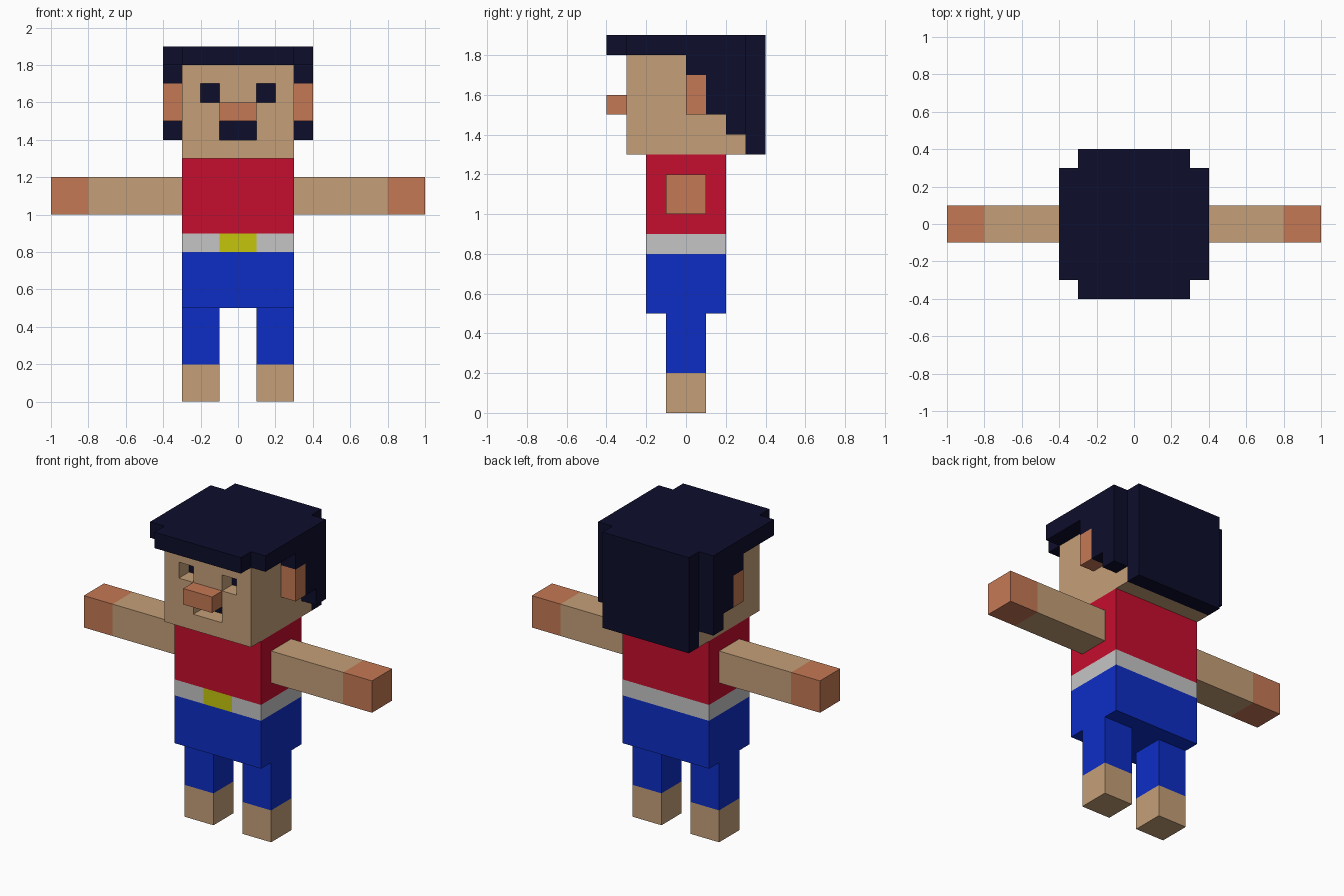
import bpy
import bmesh
from mathutils import Vector

cube = bpy.data.objects.get("Cube")
if cube:
    bpy.data.objects.remove(cube, do_unlink=True)


def linear(c):
    c /= 255
    return c / 12.92 if c <= 0.04045 else ((c + 0.055) / 1.055) ** 2.4


def material(name, *rgb):
    colour = (*[linear(c) for c in rgb], 1)
    mat = bpy.data.materials.new(name)
    mat.use_nodes = True
    mat.diffuse_color = colour
    mat.node_tree.nodes["Principled BSDF"].inputs["Base Color"].default_value = colour
    return mat


SKIN = material("skin", 197, 160, 121)
ROSY = material("rosy skin", 197, 121, 85)
HAIR = material("dark navy hair", 13, 13, 44)
RED = material("red shirt", 197, 13, 45)
BLUE = material("blue trousers", 13, 45, 197)
GREY = material("light grey belt", 197, 197, 197)
YELLOW = material("yellow buckle", 197, 197, 13)


def finish(name, bm, mats):
    bmesh.ops.recalc_face_normals(bm, faces=bm.faces)
    mesh = bpy.data.meshes.new(name)
    bm.to_mesh(mesh)
    bm.free()
    for mat in mats:
        mesh.materials.append(mat)
    obj = bpy.data.objects.new(name, mesh)
    bpy.context.collection.objects.link(obj)
    return obj


def cut_box(x, y, z, cuts_x=(), cuts_z=()):
    """Box between the given ranges, with loop cuts across x and z."""
    bm = bmesh.new()
    bmesh.ops.create_cube(bm, size=1)
    for v in bm.verts:
        v.co = [r[0] + (c + 0.5) * (r[1] - r[0]) for c, r in zip(v.co, (x, y, z))]
    for axis, cuts in ((Vector((1, 0, 0)), cuts_x), (Vector((0, 0, 1)), cuts_z)):
        for c in cuts:
            bmesh.ops.bisect_plane(bm, geom=bm.verts[:] + bm.edges[:] + bm.faces[:],
                                   plane_co=axis * c, plane_no=axis)
    return bm


def box(name, x, y, z, mats, cuts_x=(), cuts_z=(), rule=None):
    """Box whose faces take the second material where the rule holds."""
    bm = cut_box(x, y, z, cuts_x, cuts_z)
    if rule:
        for f in bm.faces:
            f.material_index = int(rule(f.calc_center_median()))
    return finish(name, bm, mats)


def prism(name, outline, to_3d, depth, mat):
    """Outline placed by to_3d, then extruded along depth."""
    bm = bmesh.new()
    face = bm.faces.new([bm.verts.new(to_3d(a, b)) for a, b in outline])
    new = bmesh.ops.extrude_face_region(bm, geom=[face], use_keep_orig=True)["geom"]
    bmesh.ops.translate(bm, vec=depth,
                        verts=[g for g in new if isinstance(g, bmesh.types.BMVert)])
    return finish(name, bm, [mat])


# Torso, belt with buckle, trousers
box("shirt", (-.3, .3), (-.2, .2), (.9, 1.3), [RED])
box("belt", (-.3, .3), (-.2, .2), (.8, .9), [GREY, YELLOW], cuts_x=(-.1, .1),
    rule=lambda c: c.y < -.19 and abs(c.x) < .1)
box("trousers", (-.3, .3), (-.2, .2), (.5, .8), [BLUE])

# Head with eye sockets and mouth sunk into the face
bm = cut_box((-.3, .3), (-.3, .3), (1.3, 1.8), (-.2, -.1, .1, .2), (1.4, 1.5, 1.6, 1.7))
bm.normal_update()
for f in bm.faces[:]:
    c = f.calc_center_median()
    eye = .1 < abs(c.x) < .2 and 1.6 < c.z < 1.7
    mouth = abs(c.x) < .1 and 1.4 < c.z < 1.5
    if c.y < -.29 and (eye or mouth):
        inner = bmesh.ops.extrude_discrete_faces(bm, faces=[f])["faces"][0]
        bmesh.ops.translate(bm, vec=(0, .1, 0), verts=inner.verts)
        inner.material_index = 1
finish("head", bm, [SKIN, HAIR])
box("nose", (-.1, .1), (-.4, -.3), (1.5, 1.6), [ROSY])

# Hair: cross-cornered cap and back panel
cap = [(.3, -.4), (.3, -.3), (.4, -.3), (.4, .3), (.3, .3), (.3, .4)]
cap += [(-x, y) for x, y in reversed(cap)]
prism("hair_cap", cap, lambda x, y: (x, y, 1.8), (0, 0, .1), HAIR)
box("hair_back", (-.3, .3), (.3, .4), (1.3, 1.8), [HAIR])

# Paired parts
stair = [(0, 1.8), (0, 1.7), (.1, 1.7), (.1, 1.5), (.2, 1.5), (.2, 1.4), (.3, 1.4), (.3, 1.8)]
for side, s in (("left", 1), ("right", -1)):
    def span(a, b):
        return tuple(sorted((s * a, s * b)))

    prism(side + "_hair_side", stair, lambda y, z: (s * .3, y, z), (s * .1, 0, 0), HAIR)
    box(side + "_ear", span(.3, .4), (0, .1), (1.5, 1.7), [ROSY])
    box(side + "_arm", span(.3, 1), (-.1, .1), (1, 1.2), [SKIN, ROSY],
        cuts_x=(s * .8,), rule=lambda c: abs(c.x) > .8)
    box(side + "_leg", span(.1, .3), (-.1, .1), (0, .5), [BLUE, SKIN],
        cuts_z=(.2,), rule=lambda c: c.z < .2)
